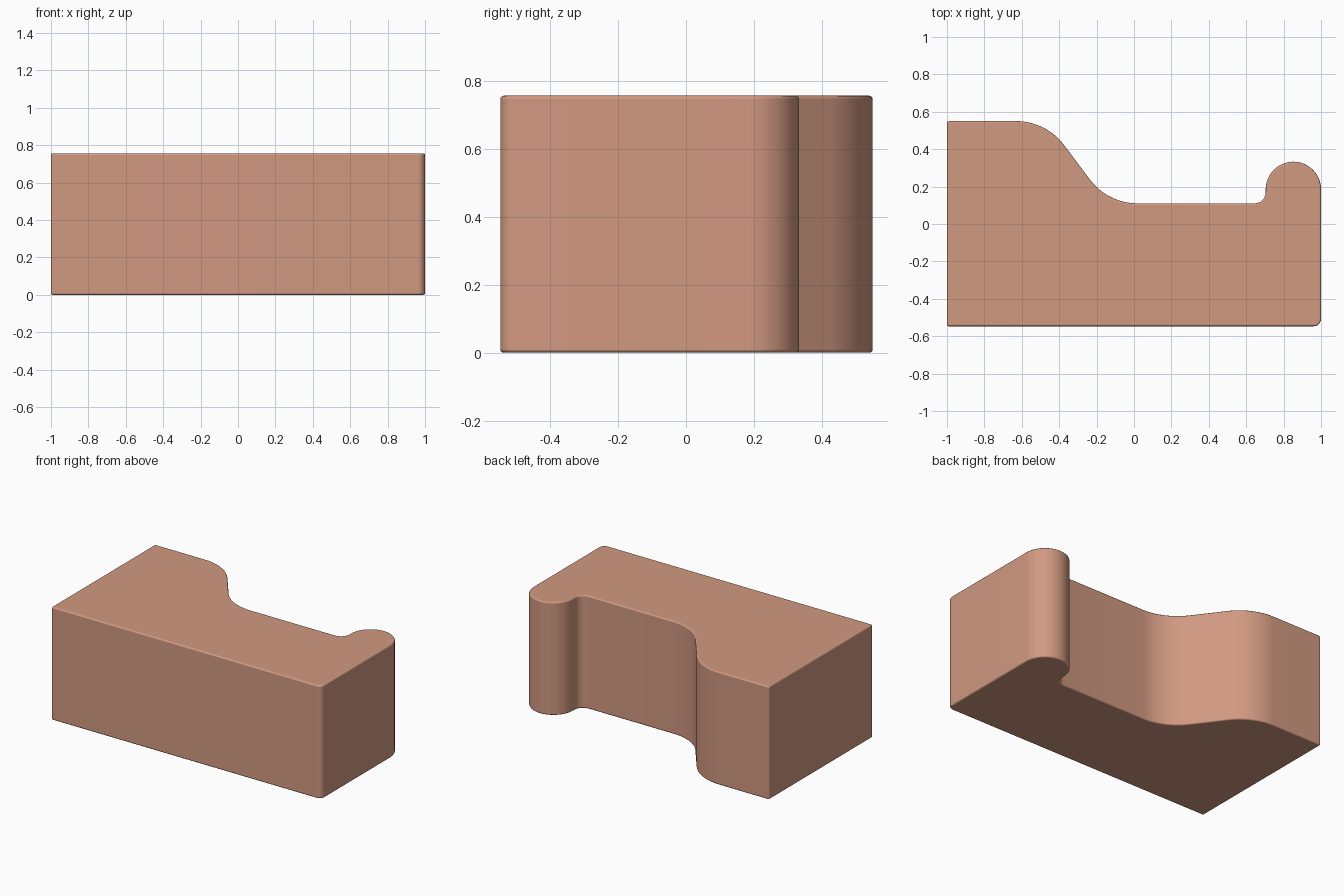
import bpy, bmesh
from math import cos, sin, radians

if "Cube" in bpy.data.objects:
    bpy.data.objects.remove(bpy.data.objects["Cube"])

HEIGHT = 0.757


def arc(cx, cy, r, a0, a1, n):
    """Points along an arc, angles in degrees."""
    return [(cx + r * cos(radians(a0 + (a1 - a0) * i / n)),
             cy + r * sin(radians(a0 + (a1 - a0) * i / n))) for i in range(n + 1)]


# Plan outline, counter-clockwise from the front left corner
outline = [(-1, -0.547)]
outline += arc(0.96, -0.507, 0.04, -90, 0, 8)        # rounded front right corner
outline += arc(0.852, 0.185, 0.148, 0, 180, 32)      # rounded arm end
outline += arc(0.644, 0.17, 0.06, 0, -90, 8)         # small inner fillet
outline += arc(0.02, 0.43, 0.32, -90, -143.5, 16)    # hollow of the S curve
outline += arc(-0.63, 0.23, 0.32, 36.5, 90, 16)      # shoulder of the S curve
outline += [(-1, 0.55)]

# Extrude the outline upward
bm = bmesh.new()
base = bm.faces.new([bm.verts.new((x, y, 0)) for x, y in outline])
top = bmesh.ops.extrude_face_region(bm, geom=[base])
bmesh.ops.translate(bm, vec=(0, 0, HEIGHT),
                    verts=[v for v in top["geom"] if isinstance(v, bmesh.types.BMVert)])
bmesh.ops.recalc_face_normals(bm, faces=bm.faces)
mesh = bpy.data.meshes.new("curved_block")
bm.to_mesh(mesh)
bm.free()

block = bpy.data.objects.new("curved_block", mesh)
bpy.context.collection.objects.link(block)
for p in mesh.polygons:
    p.use_smooth = True

# Softened edges
bevel = block.modifiers.new("soft_edges", "BEVEL")
bevel.width = 0.01
bevel.segments = 3
bevel.limit_method = "ANGLE"
bevel.angle_limit = radians(40)
bevel.harden_normals = True

# Terracotta colour
mat = bpy.data.materials.new("terracotta")
mat.diffuse_color = (0.64, 0.32, 0.22, 1)
mat.use_nodes = True
mat.node_tree.nodes["Principled BSDF"].inputs["Base Color"].default_value = mat.diffuse_color
mesh.materials.append(mat)
